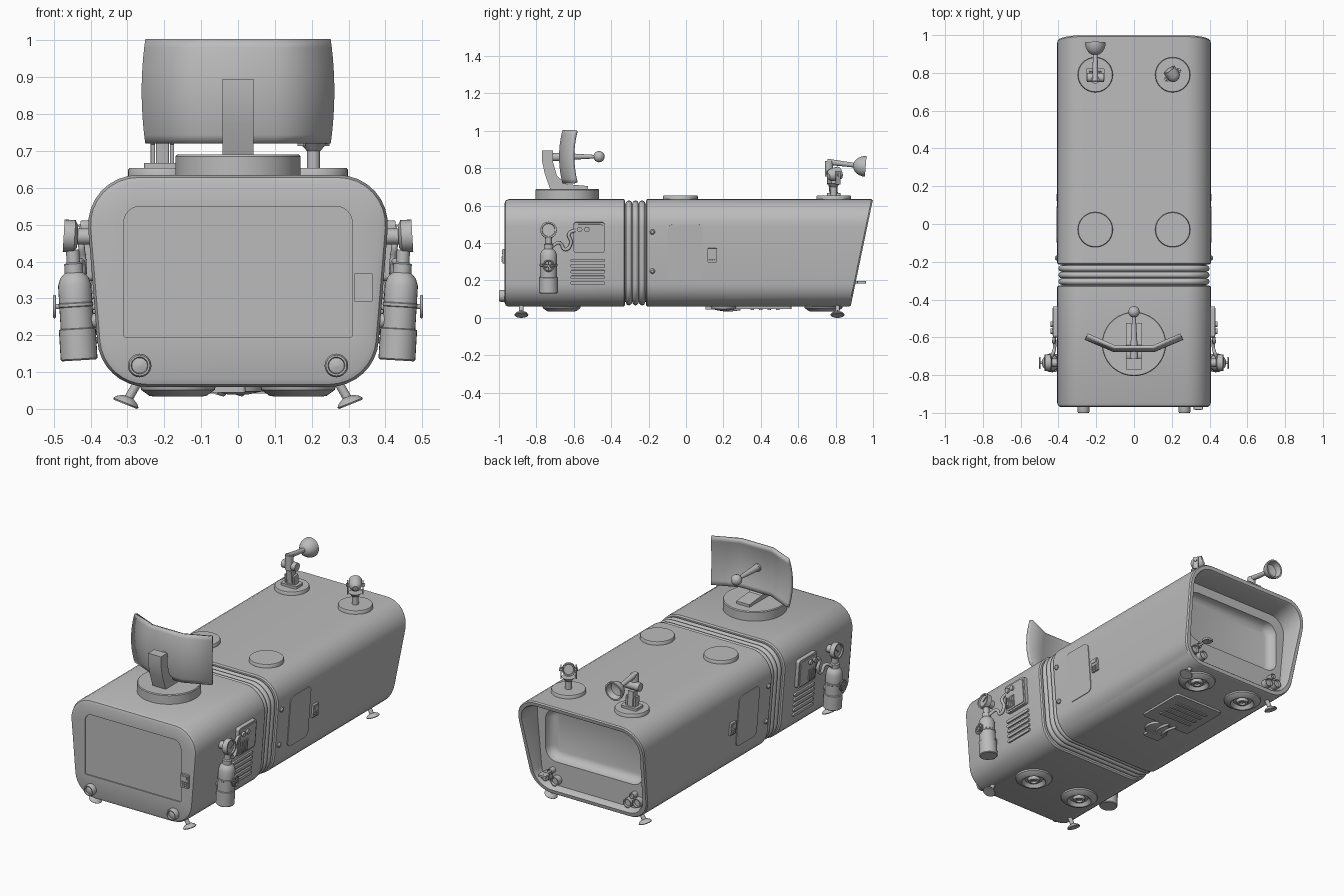
import bpy, bmesh
from math import sin, cos, pi, atan2, radians
from mathutils import Vector as V, Matrix

cube = bpy.data.objects.get("Cube")
if cube:
    bpy.data.objects.remove(cube)

grey = bpy.data.materials.new("plain_grey")
grey.use_nodes = True
grey.diffuse_color = (0.5, 0.5, 0.5, 1)
grey.node_tree.nodes["Principled BSDF"].inputs["Base Color"].default_value = grey.diffuse_color

TOP, BOT, WT, WB = 0.635, 0.06, 0.418, 0.372   # body cross-section
LEAN = atan2(WT - WB, TOP - BOT)


# ---------- helpers ----------
def register(name, data, mirror):
    ob = bpy.data.objects.new(name, data)
    bpy.context.collection.objects.link(ob)
    data.materials.append(grey)
    if mirror:
        ob.modifiers.new("mirror", 'MIRROR')
    return ob


def finish(name, bm, mirror=False, angle=35):
    bmesh.ops.recalc_face_normals(bm, faces=bm.faces)
    me = bpy.data.meshes.new(name)
    bm.to_mesh(me)
    bm.free()
    for p in me.polygons:
        p.use_smooth = True
    me.set_sharp_from_angle(angle=radians(angle))
    return register(name, me, mirror)


def loft(name, rings, mirror=False, caps=True, angle=35):
    bm = bmesh.new()
    vs = [[bm.verts.new(p) for p in r] for r in rings]
    n = len(vs[0])
    for a, b in zip(vs, vs[1:]):
        for i in range(n):
            bm.faces.new((a[i], a[(i + 1) % n], b[(i + 1) % n], b[i]))
    if caps:
        bm.faces.new(vs[0][::-1])
        bm.faces.new(vs[-1])
    return finish(name, bm, mirror, angle)


def rounded(corners, n=8):
    """Outline of a polygon whose corners (x, y, radius) are rounded."""
    pts = []
    for i, (x, y, r) in enumerate(corners):
        p = V((x, y))
        a = (V(corners[i - 1][:2]) - p).normalized()
        b = (V(corners[(i + 1) % len(corners)][:2]) - p).normalized()
        half = a.angle(b) / 2
        mid = (a + b).normalized() / sin(half)
        s = (a * cos(half) / sin(half) - mid).normalized()
        e = (b * cos(half) / sin(half) - mid).normalized()
        turn = s.angle(e)
        for k in range(n + 1):
            t = turn * k / n
            arc = (s * sin(turn - t) + e * sin(t)) / sin(turn)
            pts.append(p + (mid + arc) * r)
    return pts


def rect(x0, x1, y0, y1, r_top, r_bot):
    return rounded([(x1, y1, r_top), (x0, y1, r_top), (x0, y0, r_bot), (x1, y0, r_bot)])


def section(d, y):
    """Body cross-section shrunk by d; y is a number or a function of height."""
    t, b, r = WT - d, WB - d, 0.135 - d
    out = rounded([(t, TOP - d, r), (-t, TOP - d, r), (-b, BOT + d, r), (b, BOT + d, r)])
    return [V((p.x, y(p.y) if callable(y) else y, p.y)) for p in out]


def frame(loc, u, v):
    u, v = V(u), V(v)
    return Matrix.Translation(loc) @ Matrix((u, v, u.cross(v))).transposed().to_4x4()


def front(x, z, y=-0.97):
    return frame((x, y, z), (1, 0, 0), (0, 0, 1))


def back(x, z, y):
    return frame((x, y, z), (-1, 0, 0), (0, 0, 1))


def under(x, y):
    return frame((x, y, BOT), (1, 0, 0), (0, -1, 0))


def side(y, z):
    x = WB + (WT - WB) * (z - BOT) / (TOP - BOT)
    return frame((x, y, z), (0, 1, 0), (sin(LEAN), 0, cos(LEAN)))


def aim(loc, d):
    return Matrix.Translation(loc) @ V(d).to_track_quat('Z', 'Y').to_matrix().to_4x4()


def plate(name, m, w, h, d, r=0.005, mirror=False, low=-0.006):
    out = rect(-w / 2, w / 2, -h / 2, h / 2, r, r)
    return loft(name, [[m @ V((p.x, p.y, z)) for p in out] for z in (low, d)], mirror)


def lathe(name, m, profile, mirror=False, n=28):
    ring = [(cos(2 * pi * i / n), sin(2 * pi * i / n)) for i in range(n)]
    return loft(name, [[m @ V((r * c, r * s, h)) for c, s in ring] for r, h in profile], mirror)


def rod(name, a, b, r, r2=None, mirror=False, n=16):
    d = V(b) - V(a)
    return lathe(name, aim(a, d), [(r, 0), (r2 or r, d.length)], mirror, n)


def ball(name, loc, r):
    arc = [(max(r * sin(pi * k / 12), 0.0005), -r * cos(pi * k / 12)) for k in range(13)]
    return lathe(name, Matrix.Translation(loc), arc)


def hose(name, pts, r, mirror=False):
    cu = bpy.data.curves.new(name, 'CURVE')
    cu.dimensions, cu.bevel_depth, cu.use_fill_caps = '3D', r, True
    sp = cu.splines.new('BEZIER')
    sp.bezier_points.add(len(pts) - 1)
    for bp, p in zip(sp.bezier_points, pts):
        bp.co, bp.handle_left_type, bp.handle_right_type = p, 'AUTO', 'AUTO'
    return register(name, cu, mirror)


def keypad(name, m, w, h, mirror=False):
    plate(name, m, w, h, 0.012, 0.004, mirror)
    plate(name + "_screen", m @ Matrix.Translation((0, h * 0.27, 0.012)), w * 0.7, h * 0.22, 0.003, 0.002, mirror)
    for i in range(9):
        off = Matrix.Translation(((i % 3 - 1) * w * 0.25, -h * 0.08 - (i // 3) * h * 0.14, 0.012))
        plate(name + "_button", m @ off, w * 0.18, h * 0.1, 0.004, 0.001, mirror)


# ---------- body ----------
panel = rect(-0.31, 0.31, 0.195, 0.55, 0.045, 0.006)
loft("front_module",
     [[V((p.x, y, p.y)) for p in panel] for y in (-0.964, -0.97)]
     + [section(0.022, -0.97), section(0.007, -0.964), section(0, -0.948),
        section(0, -0.332), section(0.008, -0.326), section(0.03, -0.326)])

folds = []
for c in (-0.305, -0.27, -0.235):
    for k in range(7):
        a = pi * k / 6
        folds.append(section(0.024 - 0.017 * sin(a), c - 0.0165 * cos(a)))
loft("flexible_joint", [section(0.024, -0.33)] + folds + [section(0.024, -0.21)], caps=False, angle=60)


def slant(z):
    return 0.88 + 0.12 * (z - BOT) / (TOP - BOT)


def window(d, y):
    return [V((p.x, y, p.y)) for p in rect(-0.315 + d, 0.315 - d, 0.235 + d, 0.54 - d, 0.07 - d, 0.07 - d)]


loft("rear_module",
     [section(0.03, -0.214), section(0.008, -0.214), section(0, -0.208),
      section(0, lambda z: slant(z) - 0.008), section(0.006, slant),
      section(0.026, slant), section(0.032, lambda z: slant(z) - 0.008),
      section(0.04, 0.845), window(0, 0.845), window(0.004, 0.82), window(0.02, 0.8), window(0.04, 0.793)])

# ---------- front details ----------
keypad("front_keypad", front(0.34, 0.33), 0.05, 0.078)
lathe("front_lamp", front(0.267, 0.118),
      [(0.032, -0.005), (0.032, 0.022), (0.028, 0.03), (0.023, 0.03), (0.021, 0.02), (0.004, 0.025)], True)

# ---------- rear details ----------
for x, z, r in ((0.235, 0.135, 0.026), (0.295, 0.15, 0.026), (0.265, 0.185, 0.016)):
    lathe("rear_lamp", back(x, z, 0.84), [(r, 0), (r, 0.04), (r * 0.8, 0.04), (r * 0.7, 0.03)], True)
rod("rear_hook_bar", (0.26, 0.84, 0.19), (0.26, 0.945, 0.19), 0.007)
plate("rear_hook_plate", Matrix.Translation((0.26, 0.94, 0.19)), 0.05, 0.045, 0.006, 0.008)

# ---------- side details ----------
plate("side_door", side(-0.003, 0.35), 0.19, 0.3, 0.004, 0.03, True)
keypad("side_keypad", side(0.14, 0.335), 0.05, 0.075, True)
for z in (0.25, 0.46):
    lathe("door_bolt", side(-0.18, z), [(0.014, -0.01), (0.014, 0.006), (0.008, 0.013)], True, 16)
for i in range(5):
    plate("vent_slat", side(-0.525, 0.187 + i * 0.03), 0.185, 0.017, 0.01, 0.008, True)
plate("control_box", side(-0.518, 0.43), 0.165, 0.165, 0.02, 0.014, True)
plate("control_face", side(-0.518, 0.43), 0.145, 0.145, 0.025, 0.012, True)
for y in (-0.568, -0.53):
    rod("control_knob", side(y, 0.475) @ V((0, 0, 0.02)), side(y, 0.475) @ V((0, 0, 0.036)), 0.014, mirror=True)
for i in range(4):
    plate("control_slot", side(-0.575 + i * 0.016, 0.4), 0.01, 0.065, 0.031, 0.002, True)

# gas bottle with gauge, valve wheel and hose
lathe("gas_bottle", aim((0.431, -0.735, 0.132), (0.06, 0, 1)),
      [(0.046, 0), (0.05, 0.004), (0.05, 0.085), (0.045, 0.087), (0.045, 0.145), (0.047, 0.147), (0.047, 0.155),
       (0.045, 0.157), (0.045, 0.205), (0.038, 0.225), (0.025, 0.238), (0.025, 0.262), (0.018, 0.266), (0.018, 0.3)], True)
rod("bottle_mount", (0.37, -0.735, 0.24), (0.43, -0.735, 0.24), 0.02, mirror=True)
lathe("pressure_gauge", aim((0.435, -0.735, 0.468), (1, 0, 0.06)),
      [(0.03, 0), (0.044, 0.008), (0.044, 0.038), (0.036, 0.038), (0.034, 0.03)], True)
rod("gauge_mount", (0.39, -0.735, 0.468), (0.44, -0.735, 0.468), 0.022, mirror=True)
plate("gauge_needle", frame((0.467, -0.725, 0.475), (0, 0.8, 0.6), (0, -0.6, 0.8)), 0.035, 0.006, 0.003, 0.001, True)
rod("valve_stem", (0.45, -0.735, 0.278), (0.502, -0.735, 0.278), 0.007, mirror=True)
wheel = [(0.498, -0.735 + 0.028 * cos(k * pi / 6), 0.278 + 0.028 * sin(k * pi / 6)) for k in range(12)]
hose("valve_wheel", wheel, 0.004, True).data.splines[0].use_cyclic_u = True
for k in range(3):
    d = V((0, cos(k * pi / 3 + pi / 6), sin(k * pi / 3 + pi / 6))) * 0.028
    c = V((0.498, -0.735, 0.278))
    rod("valve_spoke", c - d, c + d, 0.003, mirror=True, n=8)
hose("supply_hose", [(0.445, -0.72, 0.38), (0.425, -0.675, 0.4), (0.42, -0.645, 0.365),
                     (0.42, -0.615, 0.4), (0.425, -0.625, 0.45), (0.42, -0.59, 0.47)], 0.009, True)

# ---------- roof discs ----------
for y in (-0.03, 0.79):
    lathe("roof_disc", Matrix.Translation((0.205, y, TOP)),
          [(0.093, -0.01), (0.093, 0.014), (0.09, 0.019)], True, 40)

# ---------- large antenna ----------
lathe("turntable", Matrix.Translation((0, -0.635, TOP)), [(0.17, -0.01), (0.17, 0.05), (0.166, 0.055)], n=48)
arm = [(-0.77, 0.895), (-0.77, 0.84), (-0.755, 0.77), (-0.725, 0.685),
       (-0.525, 0.685), (-0.525, 0.705), (-0.64, 0.715), (-0.69, 0.76), (-0.71, 0.83), (-0.712, 0.895)]
loft("antenna_arm", [[V((x, y, z)) for y, z in arm] for x in (-0.042, 0.042)])
rod("antenna_pivot", (0, -0.74, 0.86), (0, -0.65, 0.86), 0.022)

bm = bmesh.new()
rows = []
for j in range(13):
    t = j / 6 - 1
    rows.append([bm.verts.new((x * (1.04 - 0.04 * t * t), y + 0.018 * t * t, 0.862 + 0.14 * t))
                 for x, y in ((-0.248, -0.605), (-0.1, -0.67), (0.1, -0.67), (0.248, -0.605))])
for a, b in zip(rows, rows[1:]):
    for i in range(3):
        bm.faces.new((a[i], a[i + 1], b[i + 1], b[i]))
dish = finish("antenna_reflector", bm)
sol = dish.modifiers.new("thickness", 'SOLIDIFY')
sol.thickness, sol.offset = 0.018, 0
rod("antenna_feed", (0, -0.665, 0.862), (0, -0.48, 0.862), 0.02, 0.009)
ball("antenna_feed_tip", (0, -0.465, 0.862), 0.03)

# ---------- small dish on jointed arm ----------
X = -0.205
plate("dish_foot", Matrix.Translation((X, 0.79, 0.65)), 0.1, 0.07, 0.018, 0.01)
plate("dish_post", aim((X, 0.79, 0.66), (0, -0.1, 1)), 0.035, 0.045, 0.09, 0.004)
for dx in (-0.026, 0.026):
    plate("dish_cheek", aim((X + dx, 0.79, 0.66), (0, -0.1, 1)), 0.012, 0.04, 0.06, 0.003)
rod("dish_elbow", (X - 0.045, 0.775, 0.775), (X + 0.045, 0.775, 0.775), 0.024)
rod("dish_forearm", (X, 0.765, 0.755), (X, 0.765, 0.84), 0.022)
rod("dish_boom", (X, 0.755, 0.835), (X, 0.91, 0.815), 0.016, 0.012)
bowl = [(max(0.055 * sin(k * pi / 14), 0.001), 0.068 * (1 - cos(k * pi / 14))) for k in range(8)]
lathe("small_dish", aim((X, 0.893, 0.815), (0, 1, -0.08)), bowl + [(0.046, 0.068), (0.038, 0.035), (0.004, 0.025)])

# ---------- roof spotlight ----------
rod("spotlight_post", (0.205, 0.79, 0.65), (0.205, 0.79, 0.715), 0.018)
rod("spotlight_yoke_base", (0.205, 0.79, 0.7), (0.205, 0.79, 0.722), 0.018, 0.038)
turn = Matrix.Translation((0.205, 0.79, 0.765)) @ Matrix.Rotation(radians(35), 4, 'Z')
for s in (-1, 1):
    plate("spotlight_yoke", turn @ Matrix.Translation((s * 0.04, 0, -0.045)), 0.007, 0.03, 0.065, 0.002)
rod("spotlight_axle", turn @ V((-0.05, 0, 0)), turn @ V((0.05, 0, 0)), 0.009)
lathe("spotlight", turn @ aim((0, -0.03, -0.006), (0, 1, 0.25)),
      [(0.015, -0.005), (0.03, 0.008), (0.035, 0.025), (0.035, 0.065), (0.029, 0.065), (0.026, 0.05)])

# ---------- underside ----------
for y in (-0.88, 0.81):
    rod("foot_strut", (0.265, y, 0.085), (0.302, y, 0.02), 0.012, mirror=True)
    lathe("foot_pad", aim((0.307, y, 0.01), (-0.4, 0, 1)),
          [(0.034, 0.003), (0.037, 0.007), (0.03, 0.016), (0.014, 0.025)], True)
for y in (-0.665, 0.735):
    lathe("thruster", under(0.163, y),
          [(0.105, -0.01), (0.1, 0.008), (0.078, 0.024), (0.066, 0.026), (0.05, 0.006), (0.034, 0.006),
           (0.03, 0.022), (0.018, 0.024), (0.014, 0.014)], True, 36)
plate("belly_hatch", under(0, 0.415), 0.32, 0.3, 0.012, 0.02)
for i in range(4):
    plate("belly_slat", under(0, 0.355 + i * 0.045), 0.22, 0.018, 0.018, 0.008)
plate("belly_box", under(-0.03, 0.15), 0.1, 0.09, 0.015, 0.01)
for x in (-0.06, -0.01):
    hose("belly_pipe", [(x, 0.17, 0.048), (x + 0.02, 0.22, 0.042), (x, 0.29, 0.048)], 0.008)
lathe("belly_cap", under(0, 0.2), [(0.07, -0.005), (0.066, 0.012), (0.03, 0.02)])
